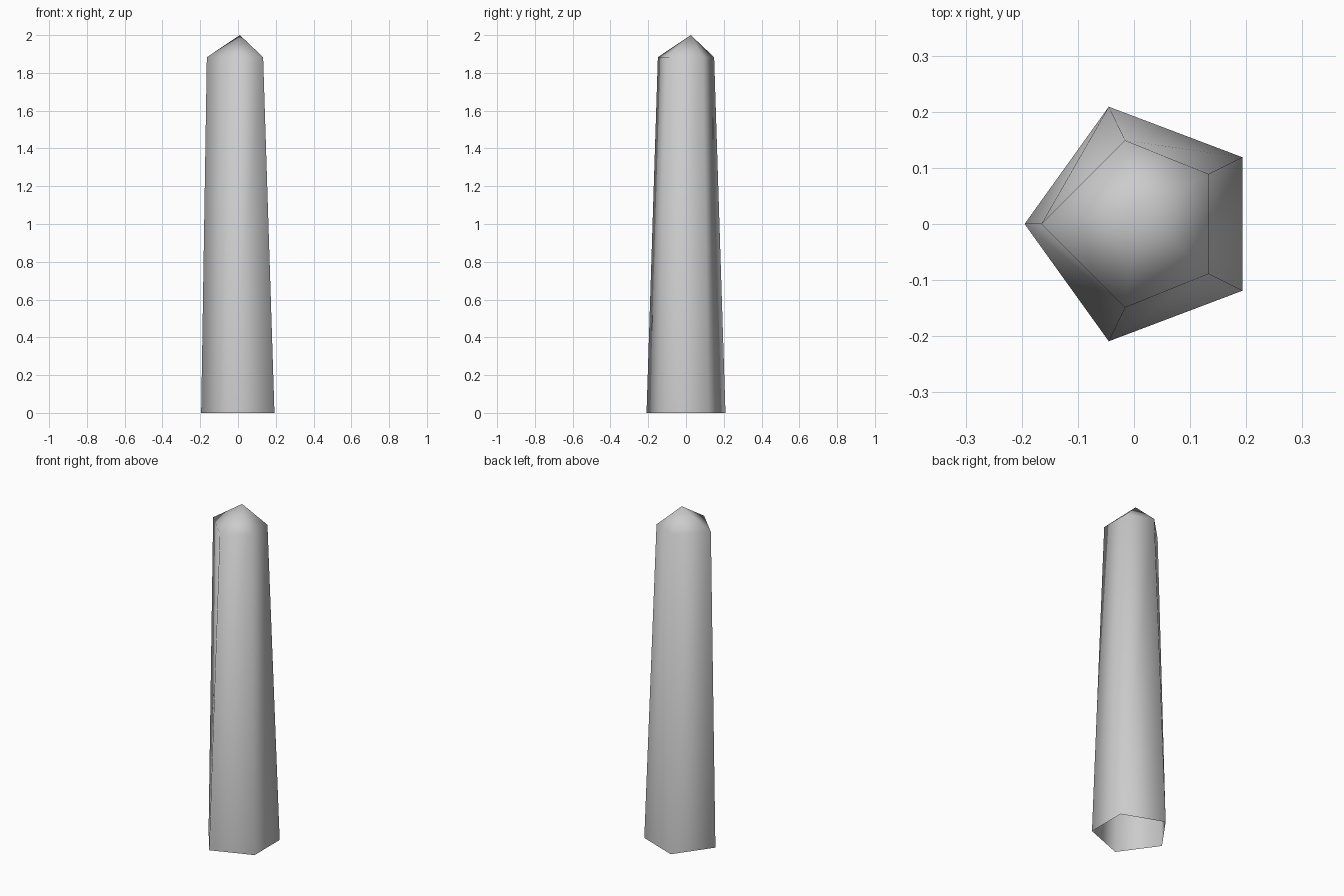
import bpy
import bmesh

# Remove the default cube
cube = bpy.data.objects.get("Cube")
if cube:
    bpy.data.objects.remove(cube, do_unlink=True)

# Stone material
stone = bpy.data.materials.new("grey stone")
stone.use_nodes = True
grey = (0.6, 0.6, 0.6, 1.0)
stone.diffuse_color = grey
stone.node_tree.nodes["Principled BSDF"].inputs["Base Color"].default_value = grey


def add_ring(bm, tip, side, back, z):
    """Five-sided ring, mirrored across the x axis."""
    half = [side, back]
    outline = [(tip, 0)] + [(x, -y) for x, y in half] + half[::-1]
    return [bm.verts.new((x, y, z)) for x, y in outline]


# Tapered five-sided shaft, open underneath, with a pointed tip
bm = bmesh.new()
base = add_ring(bm, -0.195, (-0.045, 0.209), (0.193, 0.119), 0.0)
shoulder = add_ring(bm, -0.165, (-0.016, 0.149), (0.133, 0.089), 1.883)
apex = bm.verts.new((0.01, 0.025, 2.0))
for i in range(5):
    j = (i + 1) % 5
    bm.faces.new((base[i], base[j], shoulder[j], shoulder[i]))
    bm.faces.new((shoulder[i], shoulder[j], apex))
for face in bm.faces:
    face.smooth = True

mesh = bpy.data.meshes.new("crystal_pillar")
bm.to_mesh(mesh)
bm.free()
mesh.materials.append(stone)
pillar = bpy.data.objects.new("crystal_pillar", mesh)
bpy.context.collection.objects.link(pillar)
